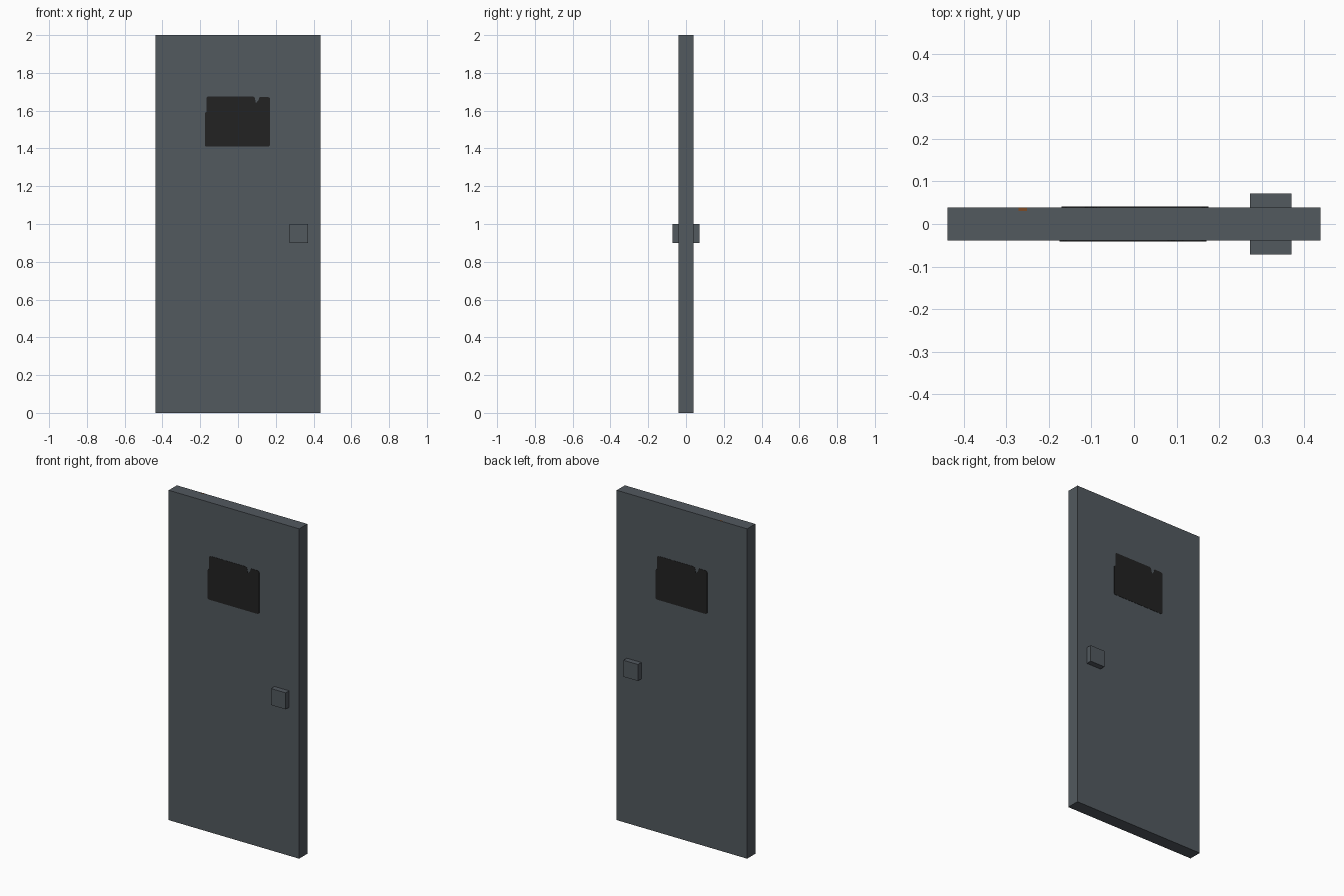
import bpy
import bmesh
from mathutils import Matrix, Vector

cube = bpy.data.objects.get("Cube")
if cube:
    bpy.data.objects.remove(cube, do_unlink=True)


def material(name, color):
    mat = bpy.data.materials.new(name)
    mat.use_nodes = True
    mat.diffuse_color = (*color, 1)
    bsdf = next(n for n in mat.node_tree.nodes if n.type == 'BSDF_PRINCIPLED')
    bsdf.inputs["Base Color"].default_value = (*color, 1)
    return mat


steel = material("grey steel", (0.084, 0.100, 0.114))
dark = material("window black", (0.016, 0.016, 0.016))
rust = material("rust orange", (0.20, 0.07, 0.02))


def finish(name, bm, mat):
    bmesh.ops.recalc_face_normals(bm, faces=bm.faces)
    mesh = bpy.data.meshes.new(name)
    bm.to_mesh(mesh)
    bm.free()
    mesh.materials.append(mat)
    obj = bpy.data.objects.new(name, mesh)
    bpy.context.collection.objects.link(obj)
    return obj


def box(name, low, high, mat):
    low, high = Vector(low), Vector(high)
    bm = bmesh.new()
    bmesh.ops.create_cube(bm, size=1)
    bmesh.ops.scale(bm, vec=high - low, verts=bm.verts)
    bmesh.ops.translate(bm, vec=(low + high) / 2, verts=bm.verts)
    return finish(name, bm, mat)


# Door slab
half_depth = 0.039
box("door_slab", (-0.4375, -half_depth, 0), (0.4375, half_depth, 2), steel)

# Square handle blocks on both faces
for side, sign in (("front", -1), ("back", 1)):
    ys = sorted((sign * half_depth, sign * 0.072))
    box(side + "_handle", (0.272, ys[0], 0.9), (0.37, ys[1], 1.0), steel)

# Dark window with a worn edge, turned half round for the back face
outline = [(-0.17, 1.41), (0.163, 1.41), (0.17, 1.417), (0.17, 1.665),
           (0.16, 1.673), (0.115, 1.673), (0.108, 1.655), (0.095, 1.64),
           (0.088, 1.67), (0.08, 1.676), (-0.16, 1.676), (-0.166, 1.668),
           (-0.166, 1.595), (-0.175, 1.588), (-0.175, 1.415)]
for side, angle in (("front", 0), ("back", 3.14159265)):
    bm = bmesh.new()
    face = bm.faces.new([bm.verts.new((x, -half_depth, z)) for x, z in outline])
    ext = bmesh.ops.extrude_face_region(bm, geom=[face])
    moved = [v for v in ext["geom"] if isinstance(v, bmesh.types.BMVert)]
    bmesh.ops.translate(bm, vec=(0, -0.0015, 0), verts=moved)
    bmesh.ops.transform(bm, matrix=Matrix.Rotation(angle, 4, 'Z'), verts=bm.verts)
    finish(side + "_window", bm, dark)

# Small rust spot on the top edge
box("rust_spot", (-0.271, 0.031, 1.9995), (-0.251, half_depth, 2.0005), rust)
